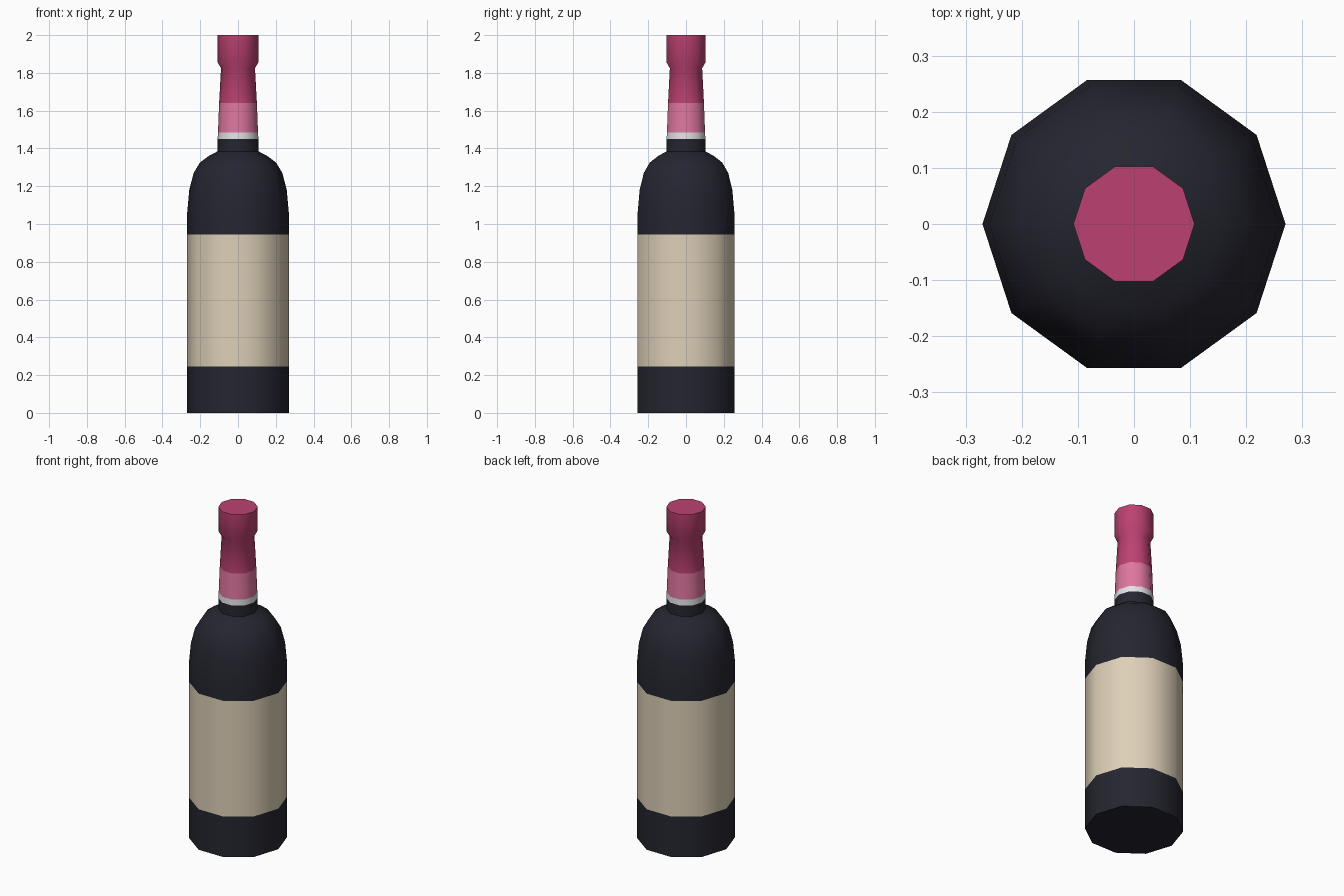
import bpy, bmesh, math

if "Cube" in bpy.data.objects:
    bpy.data.objects.remove(bpy.data.objects["Cube"])

SIDES = 10


def material(name, rgb):
    """One flat colour given as sRGB 0-255, stored as linear."""
    m = bpy.data.materials.new(name)
    lin = [(c / 255 / 12.92) if c < 10 else ((c / 255 + 0.055) / 1.055) ** 2.4 for c in rgb]
    m.diffuse_color = (*lin, 1)
    m.use_nodes = True
    m.node_tree.nodes["Principled BSDF"].inputs["Base Color"].default_value = m.diffuse_color
    return m


dark_glass = material("dark_glass", (37, 37, 48))
label_cream = material("label_cream", (222, 208, 184))
foil_crimson = material("foil_crimson", (188, 65, 113))
foil_pink = material("foil_pink", (222, 118, 158))
band_white = material("band_white", (228, 226, 228))


def lathe(name, profile, bands, cap_bottom=False, cap_top=False):
    """Revolve (radius, z) points; bands are (upper z limit, material)."""
    bm = bmesh.new()
    rings = []
    for r, z in profile:
        rings.append([bm.verts.new((r * math.cos(2 * math.pi * i / SIDES),
                                    r * math.sin(2 * math.pi * i / SIDES), z))
                      for i in range(SIDES)])
    for lo, hi in zip(rings, rings[1:]):
        for i in range(SIDES):
            j = (i + 1) % SIDES
            bm.faces.new((lo[i], lo[j], hi[j], hi[i]))
    if cap_bottom:
        bm.faces.new(rings[0][::-1])
    if cap_top:
        bm.faces.new(rings[-1])
    # colour by height
    for f in bm.faces:
        z = f.calc_center_median().z
        f.material_index = next(k for k, b in enumerate(bands) if z <= b[0])
    me = bpy.data.meshes.new(name)
    bm.to_mesh(me)
    bm.free()
    for _, m in bands:
        me.materials.append(m)
    ob = bpy.data.objects.new(name, me)
    bpy.context.collection.objects.link(ob)
    bpy.ops.object.select_all(action='DESELECT')
    ob.select_set(True)
    bpy.context.view_layer.objects.active = ob
    bpy.ops.object.shade_smooth_by_angle(angle=math.radians(40))
    return ob


# glass body with wrap-around label
lathe("bottle_body",
      [(0.27, 0), (0.27, 0.245), (0.27, 0.945), (0.27, 1.05), (0.258, 1.18),
       (0.235, 1.27), (0.202, 1.325), (0.155, 1.36), (0.108, 1.385), (0.108, 1.45)],
      [(0.245, dark_glass), (0.945, label_cream), (2, dark_glass)],
      cap_bottom=True)

# foil capsule: white band, pink lower part, crimson neck and top collar
lathe("foil_capsule",
      [(0.108, 1.45), (0.106, 1.485), (0.1, 1.64), (0.09, 1.825),
       (0.108, 1.855), (0.108, 2.0)],
      [(1.485, band_white), (1.64, foil_pink), (3, foil_crimson)],
      cap_top=True)
